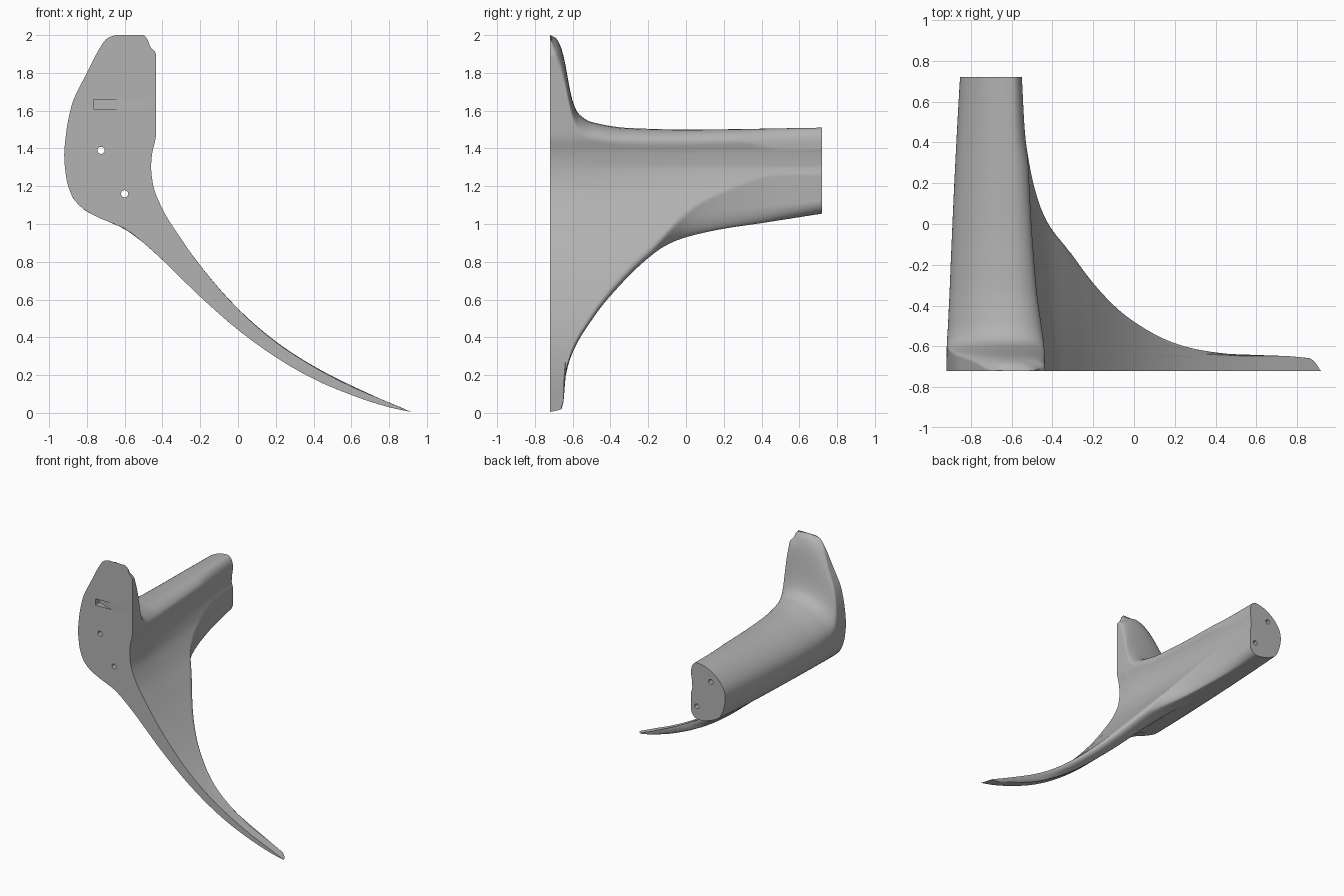
import bpy, bmesh
from math import sqrt
from mathutils import Matrix

cube = bpy.data.objects.get("Cube")
if cube:
    bpy.data.objects.remove(cube, do_unlink=True)


def curve(*pts):
    """Smooth monotone interpolation through (key, value) points."""
    xs, vs = zip(*pts)
    n = len(pts)
    d = [(vs[i + 1] - vs[i]) / (xs[i + 1] - xs[i]) for i in range(n - 1)]
    m = [d[0]] + [2 * a * b / (a + b) if a * b > 0 else 0 for a, b in zip(d, d[1:])] + [d[-1]]

    def f(x):
        x = min(max(x, xs[0]), xs[-1])
        i = 0
        while i < n - 2 and x > xs[i + 1]:
            i += 1
        w = xs[i + 1] - xs[i]
        t = (x - xs[i]) / w
        a, b = vs[i] + t * w * m[i], vs[i + 1] - (1 - t) * w * m[i + 1]
        s = t * t * (3 - 2 * t)
        linear = vs[i] + t * (vs[i + 1] - vs[i])
        bend = t * (1 - t) * w * ((1 - t) * (m[i] - d[i]) - t * (m[i + 1] - d[i]))
        return linear + bend
    return f


# Front outline: outer and inner edge by height
outer = curve((.005, .915), (.03, .8), (.095, .6), (.18, .4), (.295, .2), (.44, 0), (.615, -.2),
              (.81, -.4), (.9, -.5), (.975, -.6), (1.035, -.74), (1.08, -.82), (1.15, -.88),
              (1.25, -.91), (1.36, -.92), (1.48, -.91), (1.63, -.88), (1.8, -.8), (1.95, -.72),
              (1.985, -.69), (2, -.65))
inner = curve((.005, .917), (.055, .8), (.14, .6), (.245, .4), (.375, .2), (.55, 0), (.78, -.2),
              (.92, -.3), (1.08, -.4), (1.21, -.45), (1.3, -.46), (1.37, -.455), (1.47, -.435),
              (1.9, -.435), (1.94, -.465), (1.98, -.48), (2, -.5))

# Side outline: bottom and top height by depth
bottom = curve((-.72, .005), (-.66, .02), (-.65, .045), (-.64, .18), (-.6, .32), (-.5, .49),
               (-.4, .62), (-.2, .82), (-.1, .89), (0, .93), (.2, .975), (.4, 1.005), (.72, 1.055))
top = curve((-.72, 2), (-.69, 1.985), (-.66, 1.93), (-.64, 1.85), (-.62, 1.74), (-.6, 1.65),
            (-.57, 1.585), (-.5, 1.54), (-.3, 1.508), (0, 1.5), (.72, 1.51))

# Inner wall limit, inner wall drift and edge roundings by depth
limit = curve((-.72, 1), (-.3, .3), (-.2, -.2), (-.1, -.34), (0, -.42), (.1, -.465),
              (.25, -.505), (.45, -.535), (.72, -.55))
drift = curve((-.72, 0), (-.62, .005), (-.33, .035), (0, .06), (.72, .1))
round_outer = curve((-.72, 0), (-.7, .08), (-.6, .25), (.72, .25))
round_inner = curve((-.72, 0), (-.69, .1), (-.66, .14), (-.6, .1), (.72, .08))
round_bottom = curve((-.72, 0), (-.65, .03), (-.6, .08), (0, .1), (.72, .07))
step = curve((.8, 0), (1.3, 1))


def wall(y, z):
    left = outer(z) + .06 * ((y + .72) / 1.44) ** 1.5 * step(z + .2)
    right = min(inner(z) - drift(y) * step(z), limit(y))
    return left, max(right, left + .002)


def ease(dist, h):
    """Elliptical closing factor: 0 at the rim, 1 once h away from it."""
    if h < 1e-4 or dist >= h:
        return 1
    return sqrt(max(0, 1 - (1 - dist / h) ** 2))


ROWS, SECTIONS = 100, 70
bm = bmesh.new()
grid = []
for j in range(SECTIONS + 1):
    y = -.72 + 1.44 * (j / SECTIONS) ** 1.7
    zb, zt = bottom(y), top(y)
    lb, rb = wall(y, zb)
    keel = lb + .6 * (rb - lb)
    lefts, rights = [], []
    for i in range(ROWS + 1):
        u = i / ROWS
        u = .5 * u + .5 * u * u * (3 - 2 * u)
        z = zb + (zt - zb) * u
        l, r = wall(y, z)
        low = ease(z - zb, round_bottom(y))
        l, r = keel + (l - keel) * low, keel + (r - keel) * low
        crest = -.6
        if zt - z < .3:
            l = crest + (l - crest) * ease(zt - z, round_outer(y))
            r = crest + (r - crest) * ease(zt - z, round_inner(y))
        lefts.append(bm.verts.new((l, y, z)))
        rights.append(bm.verts.new((r, y, z)))
    grid.append((lefts, rights))

# Skin: outer wall, inner wall, rims and the two end faces
for (l0, r0), (l1, r1) in zip(grid, grid[1:]):
    for i in range(ROWS):
        bm.faces.new((l0[i], l0[i + 1], l1[i + 1], l1[i]))
        bm.faces.new((r0[i], r1[i], r1[i + 1], r0[i + 1]))
    bm.faces.new((l0[0], l1[0], r1[0], r0[0]))
    bm.faces.new((l0[-1], r0[-1], r1[-1], l1[-1]))
for l, r in (grid[0], grid[-1]):
    for i in range(ROWS):
        bm.faces.new((l[i], r[i], r[i + 1], l[i + 1]))
bmesh.ops.remove_doubles(bm, verts=bm.verts, dist=.0004)
bmesh.ops.recalc_face_normals(bm, faces=bm.faces)

gray = bpy.data.materials.new("plain_gray")
gray.use_nodes = True
color = (.45, .45, .45, 1)
gray.diffuse_color = color
gray.node_tree.nodes["Principled BSDF"].inputs["Base Color"].default_value = color


def make(name, mesh_bm):
    mesh = bpy.data.meshes.new(name)
    mesh_bm.to_mesh(mesh)
    mesh_bm.free()
    mesh.materials.append(gray)
    ob = bpy.data.objects.new(name, mesh)
    bpy.context.collection.objects.link(ob)
    return ob


body = make("bracket_body", bm)

# Cutters: two through holes and a ramped slot
cutters = []
for x, z in ((-.725, 1.39), (-.6, 1.16)):
    c = bmesh.new()
    bmesh.ops.create_cone(c, cap_ends=True, segments=24, radius1=.019, radius2=.019, depth=2,
                          matrix=Matrix.Translation((x, 0, z)) @ Matrix.Rotation(1.5708, 4, 'X'))
    cutters.append(make("hole_cutter", c))
c = bmesh.new()
ramp = [c.verts.new(p) for p in ((-.765, -.76, 1.61), (-.765, -.67, 1.61), (-.62, -.72, 1.61), (-.62, -.76, 1.61))]
base = c.faces.new(ramp)
ext = bmesh.ops.extrude_face_region(c, geom=[base])
bmesh.ops.translate(c, vec=(0, 0, .05), verts=[v for v in ext["geom"] if isinstance(v, bmesh.types.BMVert)])
bmesh.ops.recalc_face_normals(c, faces=c.faces)
cutters.append(make("slot_cutter", c))

bpy.ops.object.select_all(action='DESELECT')
bpy.context.view_layer.objects.active = body
body.select_set(True)
for cutter in cutters:
    cutter.hide_render = True
    mod = body.modifiers.new("cut", 'BOOLEAN')
    mod.operation, mod.solver, mod.object = 'DIFFERENCE', 'EXACT', cutter
    bpy.ops.object.modifier_apply(modifier=mod.name)
    bpy.data.objects.remove(cutter, do_unlink=True)
bpy.ops.object.shade_smooth_by_angle(angle=.7)
